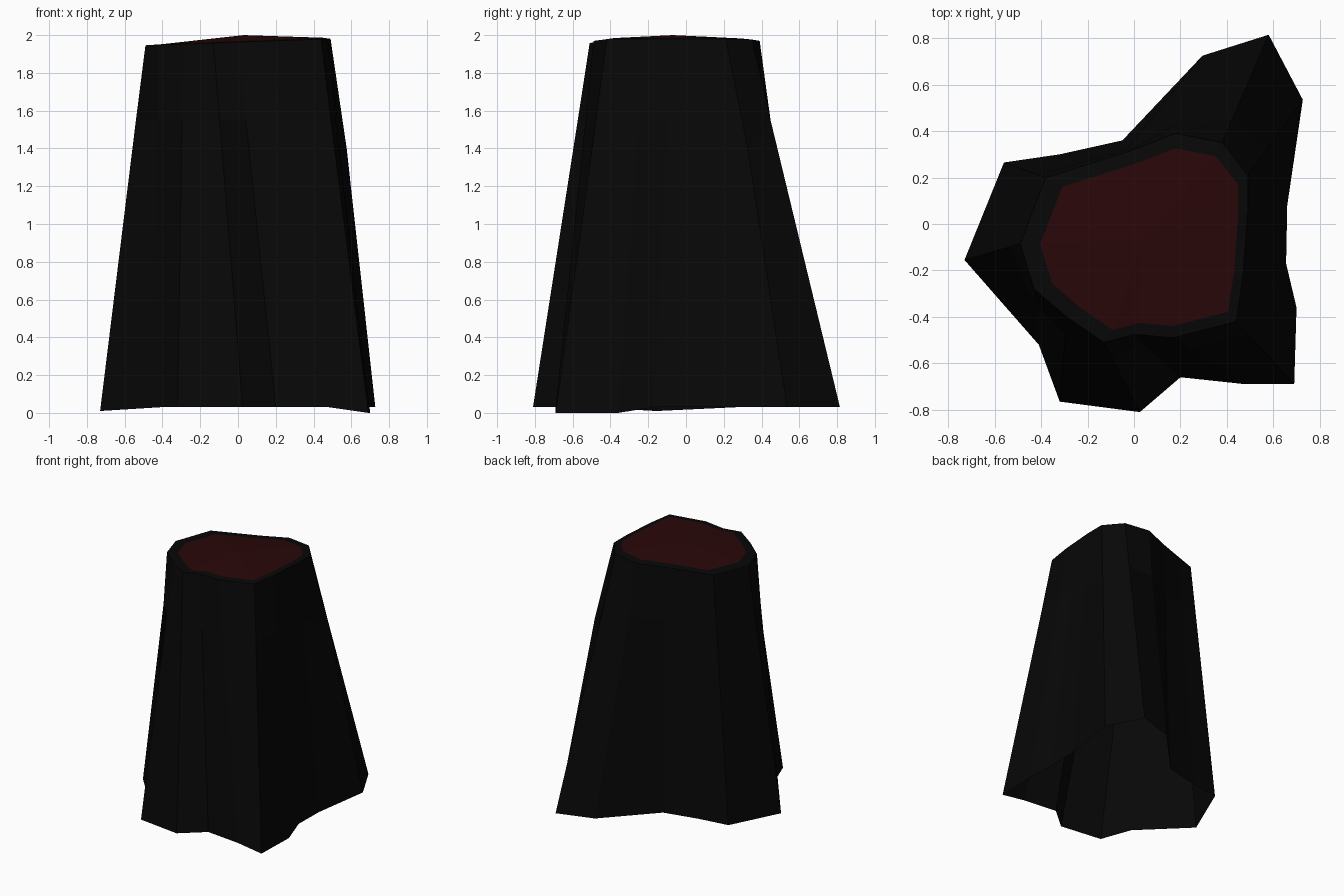
import bpy
from mathutils import Vector

if "Cube" in bpy.data.objects:
    bpy.data.objects.remove(bpy.data.objects["Cube"], do_unlink=True)


def make_material(name, color):
    mat = bpy.data.materials.new(name)
    mat.use_nodes = True
    mat.diffuse_color = (*color, 1)
    shader = next(n for n in mat.node_tree.nodes if n.type == "BSDF_PRINCIPLED")
    shader.inputs["Base Color"].default_value = (*color, 1)
    return mat


def make_object(name, verts, faces, mat):
    mesh = bpy.data.meshes.new(name)
    mesh.from_pydata(verts, [], faces)
    mesh.materials.append(mat)
    mesh.update()
    obj = bpy.data.objects.new(name, mesh)
    bpy.context.collection.objects.link(obj)
    return obj


def bridge(rings):
    """Join consecutive rings of equal length with quads."""
    n = len(rings[0])
    return [(k * n + i, k * n + (i + 1) % n, (k + 1) * n + (i + 1) % n, (k + 1) * n + i)
            for k in range(len(rings) - 1) for i in range(n)]


bark = make_material("charred bark", (0.0022, 0.0022, 0.0022))
heartwood = make_material("dark red wood", (0.022, 0.0022, 0.0026))

# Matching outlines of the flared foot and of the cut top, counter-clockwise
foot_outline = [(.66, .08), (.727, .535), (.58, .815), (.295, .725),
                (-.05, .36), (-.32, .3), (-.56, .265), (-.73, -.155),
                (-.41, -.52), (-.32, -.765), (.025, -.81), (.2, -.66),
                (.48, -.69), (.69, -.69), (.7, -.36), (.655, -.17)]
top_outline = [(.49, .05), (.49, .21), (.38, .35), (.18, .39),
               (-.03, .31), (-.22, .25), (-.38, .2), (-.49, -.085),
               (-.43, -.28), (-.29, -.4), (-.13, -.51), (0, -.475),
               (.17, -.49), (.44, -.42), (.47, -.22), (.48, -.08)]
low_points = {7: .01, 13: 0, 14: 0}

foot = [Vector((x, y, low_points.get(i, .03))) for i, (x, y) in enumerate(foot_outline)]
top = [Vector((x, y, 1.963 + .035 * x)) for x, y in top_outline]

# Waist ring: straight sides, except around the big back root
waist_bend = {1: (.36, 1.4), 3: (.14, 1.55)}
waist = []
for i, (low, high) in enumerate(zip(foot, top)):
    flare, height = waist_bend.get(i, (.21, 1.55))
    ring_point = high.lerp(low, flare)
    ring_point.z = height
    waist.append(ring_point)

# Inner edge of the bark rim
centre = Vector((.17, -.1, 1.97))
rim = []
for p in top:
    q = centre.lerp(p, .87)
    q.z = p.z + .006
    rim.append(q)

# Hollow trunk with roots and bark rim, open underneath
rings = [foot, waist, top, rim]
make_object("stump_trunk", [p for ring in rings for p in ring], bridge(rings), bark)

# Slightly domed cut surface
count = len(rim)
peak = Vector((.03, -.07, 2))
make_object("cut_surface", rim + [peak],
            [(i, (i + 1) % count, count) for i in range(count)], heartwood)
